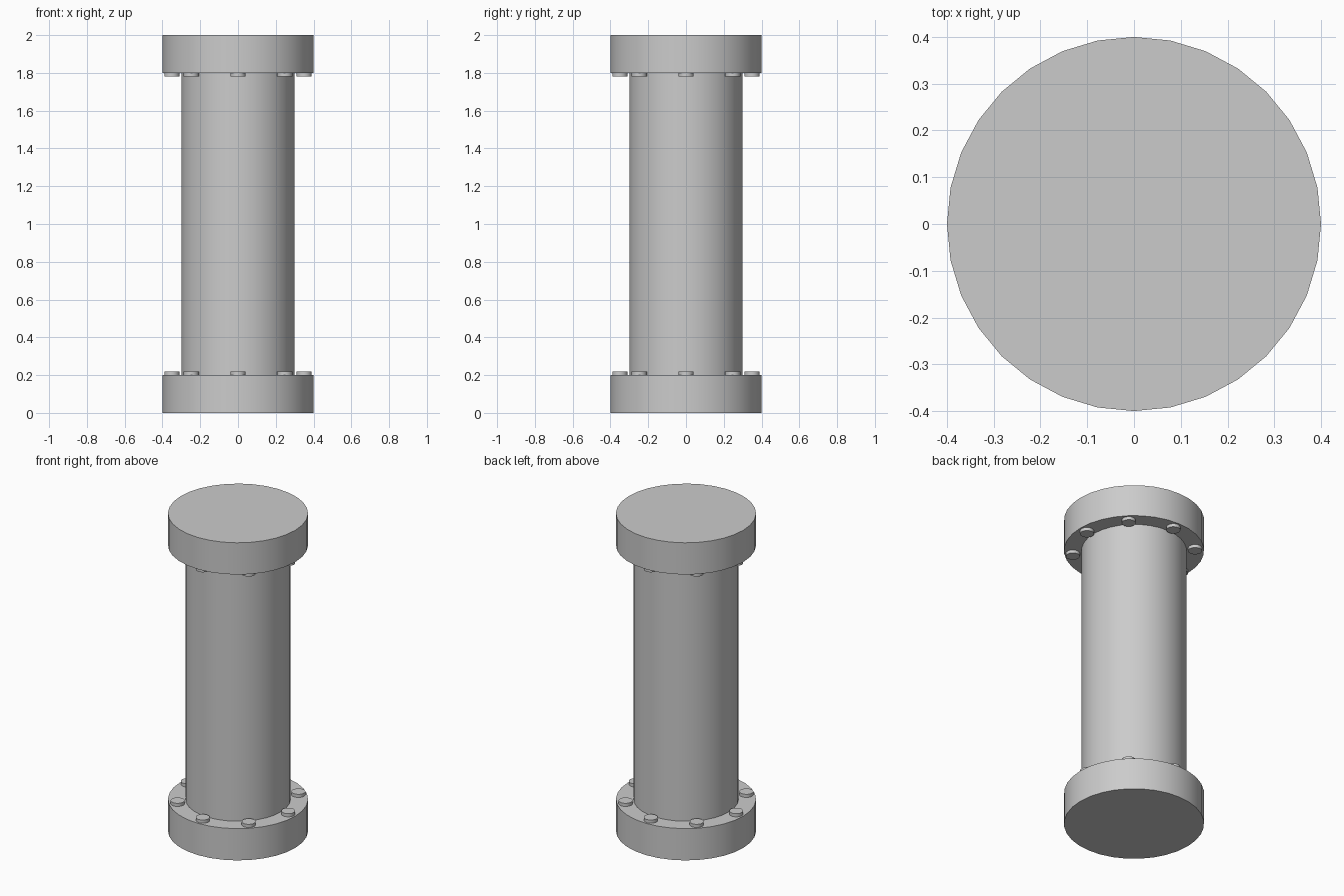
import bpy
import math

if "Cube" in bpy.data.objects:
    bpy.data.objects.remove(bpy.data.objects["Cube"])


def cylinder(name, radius, z0, z1, x=0.0, y=0.0, sides=32):
    bpy.ops.mesh.primitive_cylinder_add(
        vertices=sides, radius=radius, depth=z1 - z0,
        location=(x, y, (z0 + z1) / 2))
    obj = bpy.context.object
    obj.name = name
    bpy.ops.object.shade_smooth_by_angle(angle=math.radians(30))
    return obj


# Main pipe
cylinder("pipe", 0.30, 0.2, 1.8)

# End flanges
cylinder("bottom_flange", 0.40, 0.0, 0.2)
cylinder("top_flange", 0.40, 1.8, 2.0)

# Ring of eight bolt heads on the inner face of each flange
for i in range(8):
    a = i * math.tau / 8
    x, y = 0.35 * math.cos(a), 0.35 * math.sin(a)
    cylinder(f"bottom_bolt_{i + 1}", 0.04, 0.18, 0.22, x, y, 16)
    cylinder(f"top_bolt_{i + 1}", 0.04, 1.78, 1.82, x, y, 16)
